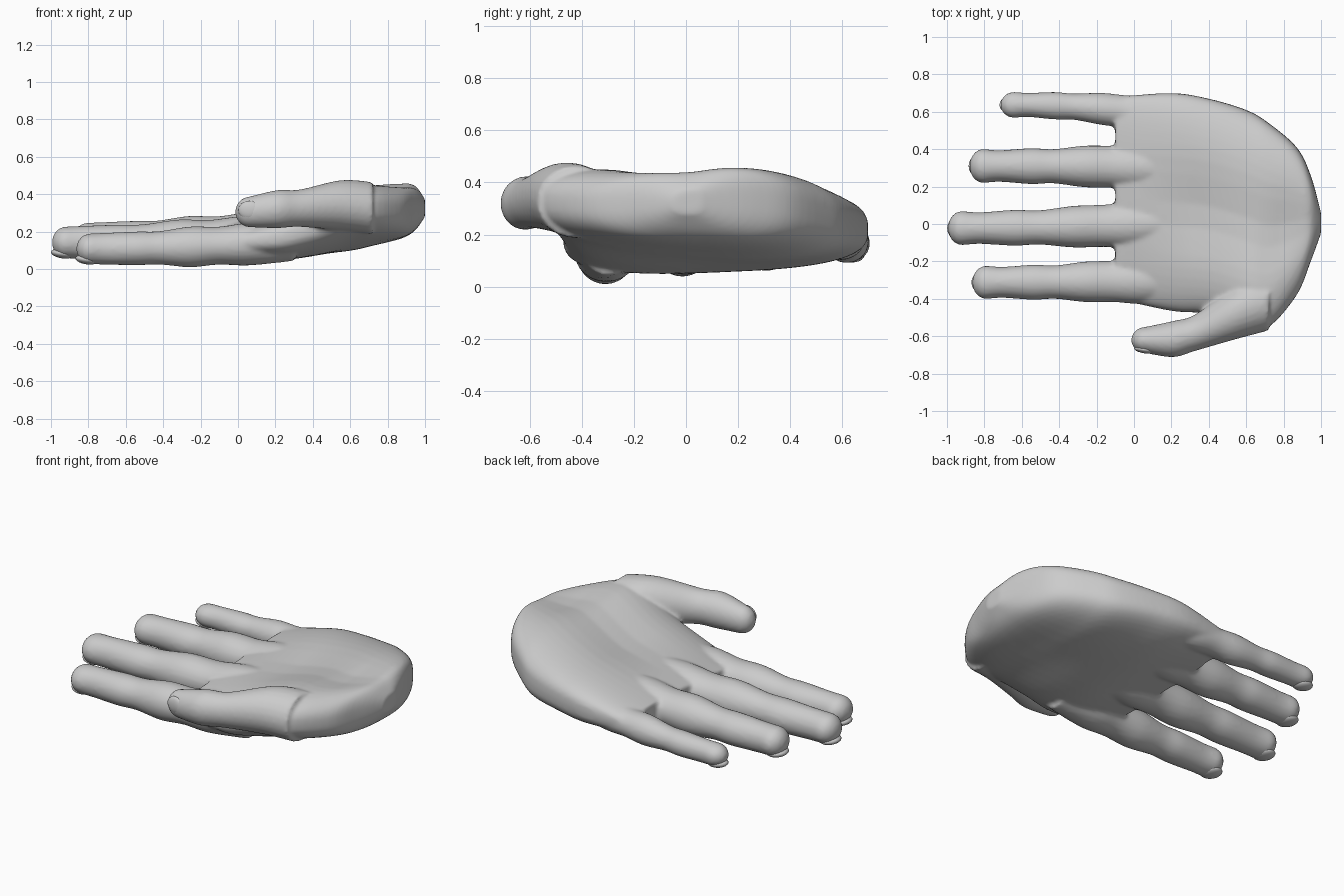
import bpy, bmesh, math
from mathutils import Vector, Matrix

if "Cube" in bpy.data.objects:
    bpy.data.objects.remove(bpy.data.objects["Cube"])

skin = bpy.data.materials.new("light grey skin")
skin.diffuse_color = (0.6, 0.6, 0.6, 1)
skin.use_nodes = True
skin.node_tree.nodes["Principled BSDF"].inputs["Base Color"].default_value = skin.diffuse_color


def resample(stations, steps=5):
    """Catmull-Rom through the stations so that lofts are smooth."""
    pts = [Vector(s) for s in stations]
    out = []
    for i in range(len(pts) - 1):
        p0, p1, p2, p3 = pts[max(i - 1, 0)], pts[i], pts[i + 1], pts[min(i + 2, len(pts) - 1)]
        for k in range(steps):
            t = k / steps
            out.append(0.5 * (2 * p1 + (p2 - p0) * t + (2 * p0 - 5 * p1 + 4 * p2 - p3) * t * t
                              + (3 * p1 - p0 - 3 * p2 + p3) * t ** 3))
    return out + [pts[-1]]


def loft(bm, rings):
    """Skin a list of point rings and cap both ends."""
    rows = [[bm.verts.new(p) for p in r] for r in rings]
    n = len(rows[0])
    for a, b in zip(rows, rows[1:]):
        for i in range(n):
            bm.faces.new((a[i], a[(i + 1) % n], b[(i + 1) % n], b[i]))
    bm.faces.new(rows[0][::-1])
    bm.faces.new(rows[-1])


def spow(v, e):
    return math.copysign(abs(v) ** e, v)


def palm_ring(s, n=48):
    x, y0, y1, b0, t0, b1, t1 = s
    pts = []
    for i in range(n):
        a = 2 * math.pi * i / n
        e = 0.65 if math.cos(a) > 0 else 0.75
        c, d = spow(math.cos(a), e), spow(math.sin(a), e)
        f = (c + 1) / 2
        bot, top = b0 + (b1 - b0) * f, t0 + (t1 - t0) * f
        # shallow hollow in the middle of the palm
        if d > 0:
            fade = min(1, max(0, x * 3), max(0, (0.99 - x) * 5))
            top -= 0.045 * math.exp(-((f - 0.45) / 0.2) ** 2) * fade
        pts.append((x, y0 + (y1 - y0) * f, (bot + top) / 2 + (top - bot) / 2 * d))
    return pts


def digit_rings(stations, n=24):
    """Ellipse rings (x, y, z, ry, rz) with a rounded tip before the first."""
    st = resample(stations)
    x, y, z, ry, rz = st[0]
    r = 0.075
    tip = [Vector((x - r * math.sin(a), y, z, ry * math.cos(a), rz * math.cos(a)))
           for a in [math.radians(86 - 17 * k) for k in range(5)]]
    return [[(s[0], s[1] + s[3] * math.cos(2 * math.pi * i / n), s[2] + s[4] * math.sin(2 * math.pi * i / n))
             for i in range(n)] for s in tip + st]


def finish(bm, name):
    bmesh.ops.recalc_face_normals(bm, faces=bm.faces)
    me = bpy.data.meshes.new(name)
    bm.to_mesh(me)
    bm.free()
    me.materials.append(skin)
    ob = bpy.data.objects.new(name, me)
    bpy.context.collection.objects.link(ob)
    for p in me.polygons:
        p.use_smooth = True
    return ob


# palm: x, y min, y max, bottom and top at the thumb edge, bottom and top at the little finger edge
PALM = [(-0.1, -0.4, 0.68, 0.07, 0.2, 0.11, 0.27),
        (0.2, -0.465, 0.7, 0.03, 0.3, 0.08, 0.36),
        (0.4, -0.48, 0.67, 0.06, 0.39, 0.08, 0.39),
        (0.6, -0.54, 0.61, 0.14, 0.48, 0.075, 0.42),
        (0.72, -0.55, 0.54, 0.17, 0.48, 0.1, 0.45),
        (0.87, -0.38, 0.41, 0.18, 0.45, 0.15, 0.47),
        (0.945, -0.2, 0.26, 0.21, 0.43, 0.2, 0.46),
        (1, -0.05, 0.06, 0.28, 0.36, 0.28, 0.38)]

# shared finger profile with knuckles: fraction of length, relative width, relative height
KNUCKLES = [(0, 1.02, 1), (0.08, 0.94, 1.04), (0.23, 1.07, 1.1), (0.34, 1.02, 1.09),
            (0.49, 1.24, 1.33), (0.63, 1.26, 1.24), (0.78, 1.4, 1.4), (1, 1.15, 1.3)]
ROOT_X = 0.3


def finger(tip_x, tip_y, root_y, tip_z, root_z, ry, rz):
    return [(tip_x + (ROOT_X - tip_x) * t, tip_y + (root_y - tip_y) * t * t,
             tip_z + (root_z - tip_z) * t * t, ry * w, rz * h) for t, w, h in KNUCKLES]


DIGITS = {
    "index": finger(-0.79, -0.312, -0.3, 0.108, 0.15, 0.088, 0.082),
    "middle": finger(-0.92, -0.022, 0.01, 0.142, 0.18, 0.09, 0.085),
    "ring": finger(-0.805, 0.31, 0.3, 0.163, 0.2, 0.09, 0.084),
    "little": finger(-0.64, 0.637, 0.55, 0.165, 0.21, 0.069, 0.064),
    "thumb": [(0.06, -0.62, 0.305, 0.07, 0.082), (0.21, -0.615, 0.32, 0.097, 0.102),
              (0.33, -0.58, 0.325, 0.098, 0.1), (0.55, -0.47, 0.34, 0.145, 0.135),
              (0.72, -0.42, 0.325, 0.15, 0.14)],
}

# one skin: palm and digits fused by a voxel remesh and softened
bm = bmesh.new()
loft(bm, [palm_ring(s) for s in resample(PALM)])
for st in DIGITS.values():
    loft(bm, digit_rings(st))
hand = finish(bm, "hand")
rm = hand.modifiers.new("fuse", 'REMESH')
rm.mode = 'VOXEL'
rm.voxel_size = 0.012
rm.use_smooth_shade = True
sm = hand.modifiers.new("soften", 'SMOOTH')
sm.factor = 0.5
sm.iterations = 5

# nails: on the underside of the finger tips, and on the outer side of the thumb
for name, st in DIGITS.items():
    x, y, z, ry, rz = st[0]
    bm = bmesh.new()
    bmesh.ops.create_uvsphere(bm, u_segments=20, v_segments=10, radius=1)
    if name == "thumb":
        mat = (Matrix.Translation((x, y - 0.052, z + 0.01)) @ Matrix.Rotation(math.radians(-8), 4, 'Z')
               @ Matrix.Diagonal((0.06, 0.02, 0.05, 1)))
    else:
        mat = (Matrix.Translation((x - 0.018, y, z - rz * 0.7)) @ Matrix.Rotation(math.radians(8), 4, 'Y')
               @ Matrix.Diagonal((0.062, ry * 0.68, 0.026, 1)))
    bmesh.ops.transform(bm, matrix=mat, verts=bm.verts)
    finish(bm, name + "_nail")
